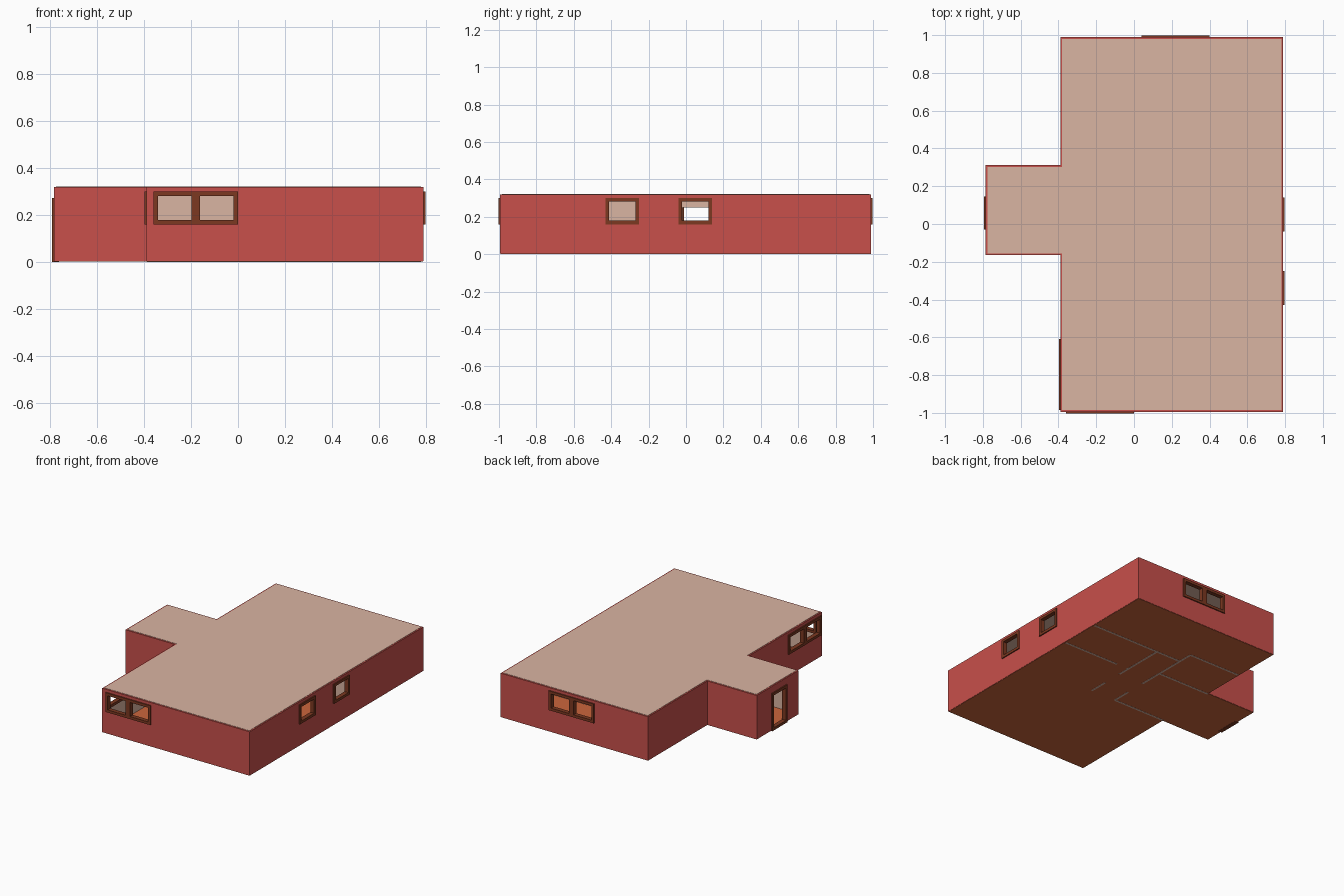
import bpy, bmesh
from mathutils import Vector

if "Cube" in bpy.data.objects:
    bpy.data.objects.remove(bpy.data.objects["Cube"])

H, T = 0.32, 0.015          # wall height and thickness


def material(name, col):
    m = bpy.data.materials.new(name)
    m.diffuse_color = (*col, 1)
    m.use_nodes = True
    m.node_tree.nodes["Principled BSDF"].inputs["Base Color"].default_value = m.diffuse_color
    return m


RED = material("red_wall", (0.58, 0.08, 0.07))
TAN = material("tan_plaster", (0.70, 0.46, 0.36))
ORANGE = material("orange_floor", (0.60, 0.13, 0.045))
BROWN = material("brown_frame", (0.20, 0.04, 0.015))


def extrude(name, pts, vec, mat=None):
    """Extrude a planar outline along a vector."""
    bm = bmesh.new()
    face = bm.faces.new([bm.verts.new(p) for p in pts])
    res = bmesh.ops.extrude_face_region(bm, geom=[face])
    bmesh.ops.translate(bm, vec=Vector(vec),
                        verts=[g for g in res["geom"] if isinstance(g, bmesh.types.BMVert)])
    bmesh.ops.recalc_face_normals(bm, faces=bm.faces[:])
    me = bpy.data.meshes.new(name)
    bm.to_mesh(me)
    bm.free()
    ob = bpy.data.objects.new(name, me)
    bpy.context.collection.objects.link(ob)
    if mat:
        me.materials.append(mat)
    return ob


def outline(i):
    """House footprint, inset by i."""
    l, r, f, b = -0.39 + i, 0.79 - i, -0.995 + i, 0.99 - i
    e, e0, e1 = -0.785 + i, -0.165 + i, 0.312 - i
    return [(l, f), (r, f), (r, b), (l, b), (l, e1), (e, e1), (e, e0), (l, e0)]


def slab(name, inset, z0, z1, mat=None):
    return extrude(name, [(x, y, z0) for x, y in outline(inset)], (0, 0, z1 - z0), mat)


def cut(ob, cutter):
    mod = ob.modifiers.new("cut", "BOOLEAN")
    mod.operation, mod.solver, mod.object = "DIFFERENCE", "EXACT", cutter
    bpy.context.view_layer.objects.active = ob
    bpy.ops.object.modifier_apply(modifier=mod.name)
    bpy.data.objects.remove(cutter)


def upright(name, axis, pos, depth, a, b, z0, z1, mat=None, doors=()):
    """Upright panel across an axis, centred at pos, with door notches at the base."""
    uv = [(a, z0)]
    for d0, d1 in doors:
        uv += [(d0, z0), (d0, 0.25), (d1, 0.25), (d1, z0)]
    uv += [(b, z0), (b, z1), (a, z1)]
    p = pos - depth / 2
    if axis == "x":
        return extrude(name, [(p, u, z) for u, z in uv], (depth, 0, 0), mat)
    return extrude(name, [(u, p, z) for u, z in uv], (0, depth, 0), mat)


# Outer walls: hollowed footprint
walls = slab("outer_walls", 0, 0.003, H, RED)
cut(walls, slab("hollow", T, -0.5, 0.8))

# Window and door frames: name, axis, wall face, outward sign, span, height, panes
FRAMES = [
    ("front_window", "y", -0.995, -1, -0.36, 0.0, 0.16, 0.30, 2),
    ("back_window", "y", 0.99, 1, 0.04, 0.40, 0.16, 0.30, 2),
    ("left_window", "x", -0.39, -1, -0.985, -0.61, 0.16, 0.30, 2),
    ("right_window_front", "x", 0.79, 1, -0.43, -0.25, 0.16, 0.30, 1),
    ("right_window_rear", "x", 0.79, 1, -0.04, 0.14, 0.16, 0.30, 1),
    ("entry_door_frame", "x", -0.785, -1, -0.03, 0.145, 0.0, 0.272, 1),
]
B = 0.019                    # frame border
for name, axis, face, s, a, b, z0, z1, n in FRAMES:
    mid = face - s * T / 2
    e = 0.004                # opening is a little smaller than the frame
    cut(walls, upright("opening", axis, mid, 0.1, a + e, b - e,
                       z0 + e if z0 else -0.1, z1 - e))
    frame = upright(name, axis, mid, T + 0.016, a, b, z0, z1, BROWN)
    w = (b - a) / n
    for k in range(n):       # one hole per pane
        cut(frame, upright("pane", axis, mid, 0.2, a + k * w + B, a + (k + 1) * w - B,
                           z0 + B, z1 - B))

# Plaster on the inner wall faces
walls.data.materials.clear()
walls.data.materials.append(RED)
walls.data.materials.append(TAN)
inner = outline(T)
for p in walls.data.polygons:
    c, nrm = p.center, p.normal
    for (x0, y0), (x1, y1) in zip(inner, inner[1:] + inner[:1]):
        d = Vector((x1 - x0, y1 - y0)).normalized()
        inward = Vector((-d.y, d.x, 0))
        off = (c.x - x0) * inward.x + (c.y - y0) * inward.y
        if abs(off) < 1e-3 and nrm.dot(inward) > 0.9:
            p.material_index = 1

# Floor and flat roof set within the walls
slab("floor", 0.002, 0.001, 0.012, ORANGE)
slab("roof", 0.010, 0.308, H + 0.002, TAN)

# Interior partitions: axis, position, span, door notches
PARTITIONS = [
    ("y", 0.52, 0.03, 0.78, []),
    ("y", 0.22, 0.24, 0.78, [(0.25, 0.335)]),
    ("x", 0.235, -0.16, 0.52, [(-0.02, 0.13)]),
    ("x", 0.035, -0.16, 0.63, [(-0.02, 0.13)]),
    ("y", 0.63, -0.38, 0.035, []),
    ("y", 0.305, -0.39, 0.035, []),
    ("y", -0.158, -0.39, 0.035, []),
]
for i, (axis, pos, a, b, doors) in enumerate(PARTITIONS):
    upright(f"partition_{i + 1}", axis, pos, T, a, b, 0, 0.315, TAN, doors)
